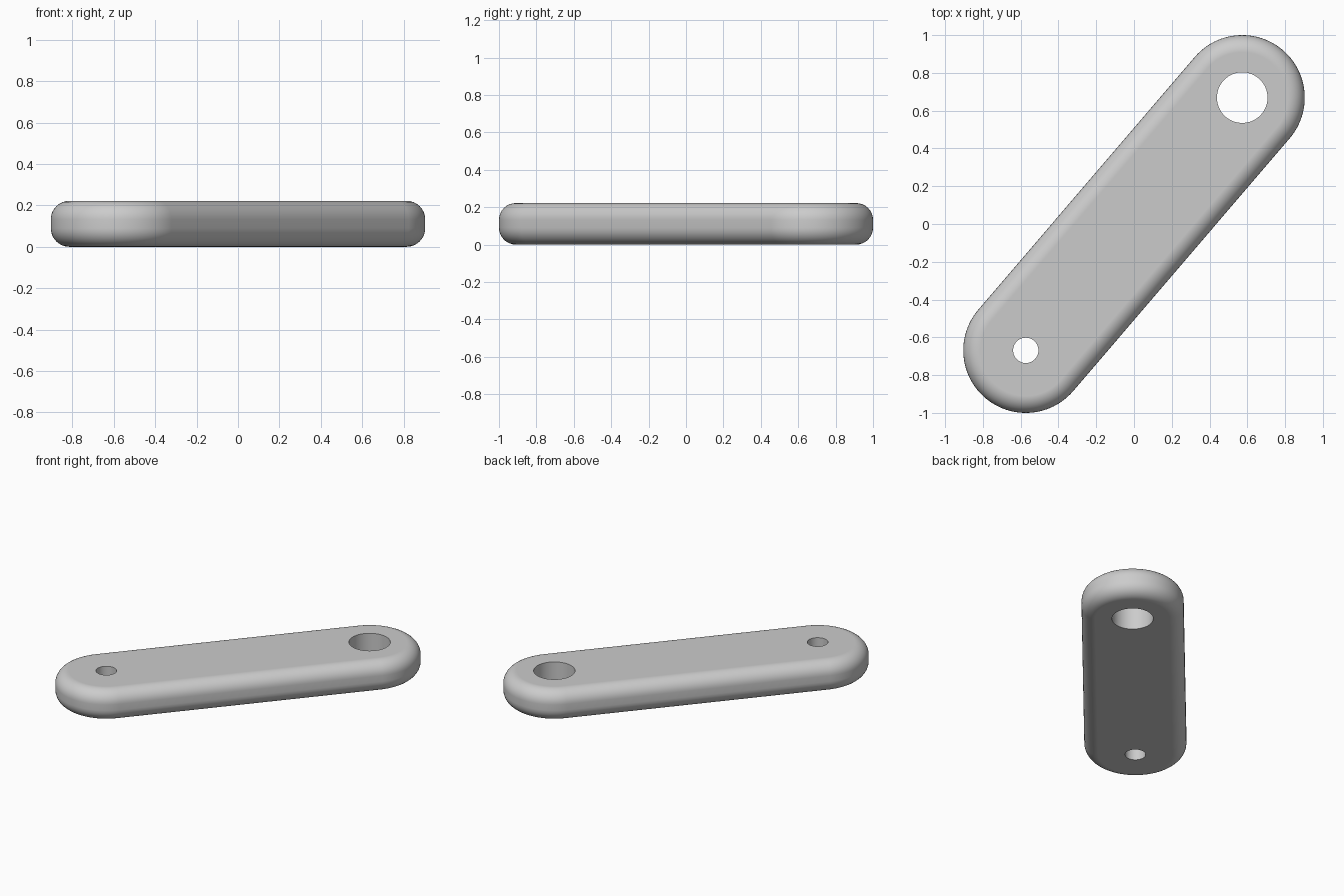
import bpy, bmesh
from math import pi, cos, sin, atan2
from mathutils import Vector

cube = bpy.data.objects.get("Cube")
if cube:
    bpy.data.objects.remove(cube, do_unlink=True)

HEIGHT, END_RADIUS, FILLET = 0.222, 0.331, 0.09
END = Vector((0.573, 0.669, 0))
SEGMENTS = 48

grey = bpy.data.materials.new("light grey")
grey.use_nodes = True
grey.diffuse_color = (0.6, 0.6, 0.6, 1)
grey.node_tree.nodes["Principled BSDF"].inputs["Base Color"].default_value = grey.diffuse_color


def make_object(name, bm):
    mesh = bpy.data.meshes.new(name)
    bm.to_mesh(mesh)
    bm.free()
    mesh.materials.append(grey)
    obj = bpy.data.objects.new(name, mesh)
    bpy.context.collection.objects.link(obj)
    return obj


def make_cutter(name, centre, radius):
    bpy.ops.mesh.primitive_cylinder_add(vertices=64, radius=radius, depth=1, location=centre)
    cutter = bpy.context.object
    cutter.name = name
    cutter.data.materials.append(grey)
    cutter.hide_render = True
    return cutter


# Link arm: a slot-shaped outline, extruded, with rounded rims
bm = bmesh.new()
heading = atan2(END.y, END.x)
outline = []
for centre, start in ((END, heading - pi / 2), (-END, heading + pi / 2)):
    for i in range(SEGMENTS + 1):
        a = start + pi * i / SEGMENTS
        outline.append(bm.verts.new(centre + END_RADIUS * Vector((cos(a), sin(a), 0))))
base = bm.faces.new(outline)
top = bmesh.ops.extrude_face_region(bm, geom=[base], use_keep_orig=True)
bmesh.ops.translate(bm, vec=(0, 0, HEIGHT),
                    verts=[v for v in top["geom"] if isinstance(v, bmesh.types.BMVert)])
bmesh.ops.recalc_face_normals(bm, faces=bm.faces)
rims = [e for e in bm.edges if abs(e.verts[0].co.z - e.verts[1].co.z) < 0.001]
bmesh.ops.bevel(bm, geom=rims, offset=FILLET, segments=8, profile=0.5, affect='EDGES')
bmesh.ops.recalc_face_normals(bm, faces=bm.faces)
arm = make_object("link_arm", bm)

# Through holes: large at one end, small at the other
cutters = [make_cutter("large_hole_cutter", END, 0.134),
           make_cutter("small_hole_cutter", -END, 0.067)]
bpy.ops.object.select_all(action='DESELECT')
arm.select_set(True)
bpy.context.view_layer.objects.active = arm
for cutter in cutters:
    cut = arm.modifiers.new(cutter.name, 'BOOLEAN')
    cut.operation = 'DIFFERENCE'
    cut.solver = 'EXACT'
    cut.object = cutter
    bpy.ops.object.modifier_apply(modifier=cut.name)
    bpy.data.objects.remove(cutter, do_unlink=True)

# Smooth rims, flat faces and crisp hole edges
bpy.ops.object.shade_smooth_by_angle(angle=pi / 6)
weighted = arm.modifiers.new("weighted_normals", 'WEIGHTED_NORMAL')
weighted.keep_sharp = True
